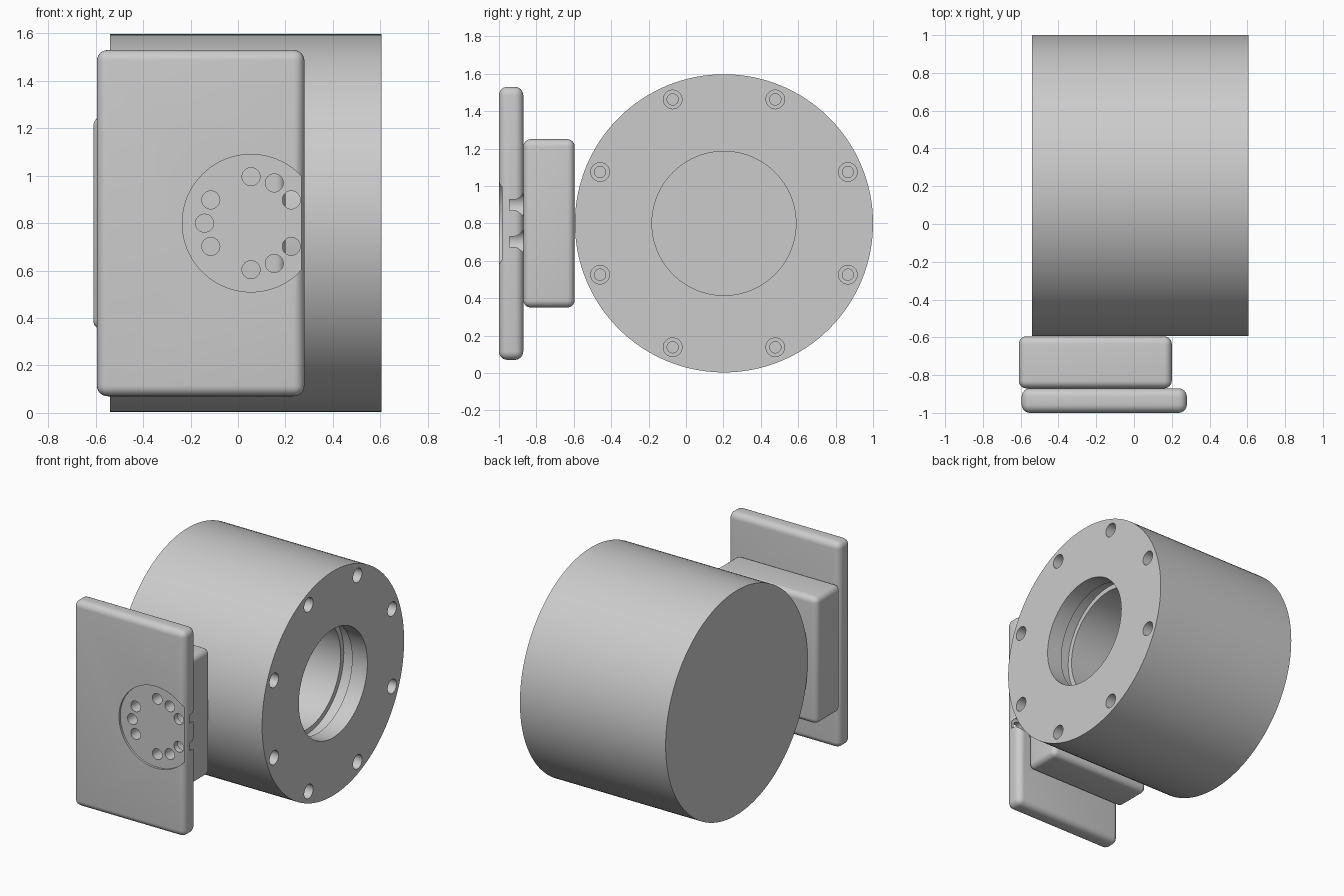
import bpy
import math
from mathutils import Matrix, Vector

if "Cube" in bpy.data.objects:
    bpy.data.objects.remove(bpy.data.objects["Cube"], do_unlink=True)

GREY = (0.6, 0.6, 0.6, 1)
grey = bpy.data.materials.new("plain grey")
grey.use_nodes = True
grey.diffuse_color = GREY
grey.node_tree.nodes["Principled BSDF"].inputs["Base Color"].default_value = GREY


def rod(name, axis, start, end, radius, centre, sides=48):
    """Cylinder along x or y between start and end; centre gives the other two coordinates."""
    mid = (start + end) / 2
    if axis == "X":
        loc, rot = (mid, centre[0], centre[1]), (0, math.pi / 2, 0)
    else:
        loc, rot = (centre[0], mid, centre[1]), (math.pi / 2, 0, 0)
    bpy.ops.mesh.primitive_cylinder_add(vertices=sides, radius=radius, depth=abs(end - start),
                                        location=loc, rotation=rot)
    obj = bpy.context.object
    obj.name = name
    return obj


def apply_modifier(obj, mod):
    bpy.ops.object.select_all(action="DESELECT")
    obj.select_set(True)
    bpy.context.view_layer.objects.active = obj
    bpy.ops.object.modifier_apply(modifier=mod.name)


def cut(obj, cutter):
    mod = obj.modifiers.new("cut", "BOOLEAN")
    mod.operation, mod.solver, mod.object = "DIFFERENCE", "EXACT", cutter
    apply_modifier(obj, mod)
    bpy.data.objects.remove(cutter, do_unlink=True)


def rounded_box(name, low, high, radius):
    low, high = Vector(low), Vector(high)
    bpy.ops.mesh.primitive_cube_add(size=1)
    obj = bpy.context.object
    obj.name = name
    obj.data.transform(Matrix.Translation((low + high) / 2) @ Matrix.Diagonal((*(high - low), 1)))
    mod = obj.modifiers.new("rounding", "BEVEL")
    mod.width, mod.segments = radius, 6
    apply_modifier(obj, mod)
    return obj


def finish(obj):
    obj.data.materials.clear()
    obj.data.materials.append(grey)
    bpy.ops.object.select_all(action="DESELECT")
    obj.select_set(True)
    bpy.context.view_layer.objects.active = obj
    bpy.ops.object.shade_smooth_by_angle(angle=math.radians(30))


# Drum with a deep bore and a shallow groove behind its lip
AXIS = (0.203, 0.8)
FACE = 0.605
drum = rod("drum", "X", -0.54, FACE, 0.797, AXIS, 128)
cut(drum, rod("bore", "X", -0.44, FACE + 0.1, 0.385, AXIS, 96))
cut(drum, rod("groove", "X", FACE - 0.21, FACE - 0.12, 0.42, AXIS, 96))

# Ring of stepped bolt holes in the drum face
for i in range(8):
    a = math.radians(22.5 + 45 * i)
    spot = (AXIS[0] + 0.717 * math.cos(a), AXIS[1] + 0.717 * math.sin(a))
    cut(drum, rod("bolt_head", "X", FACE - 0.07, FACE + 0.1, 0.05, spot, 32))
    cut(drum, rod("bolt_shank", "X", FACE - 0.18, FACE - 0.03, 0.03, spot, 32))
finish(drum)

# Mounting block between the drum and the plate
finish(rounded_box("mounting_block", (-0.61, -0.87, 0.35), (0.2, -0.595, 1.25), 0.04))

# Front plate with a round recess that runs off its left edge
plate = rounded_box("front_plate", (-0.595, -1, 0.07), (0.28, -0.87, 1.53), 0.045)
HUB = (0.055, 0.8)
cut(plate, rod("recess", "Y", -1.1, -0.985, 0.29, HUB, 96))

# Through holes, widened from the back
for angle in (-90, -60, -30, 30, 60, 90, 150, 180, 210):
    a = math.radians(angle)
    spot = (HUB[0] + 0.196 * math.cos(a), HUB[1] + 0.196 * math.sin(a))
    cut(plate, rod("hole", "Y", -1.1, -0.8, 0.038, spot, 32))
    if abs(angle) == 30:
        cut(plate, rod("back_widening", "Y", -0.945, -0.8, 0.0625, spot, 32))
finish(plate)
